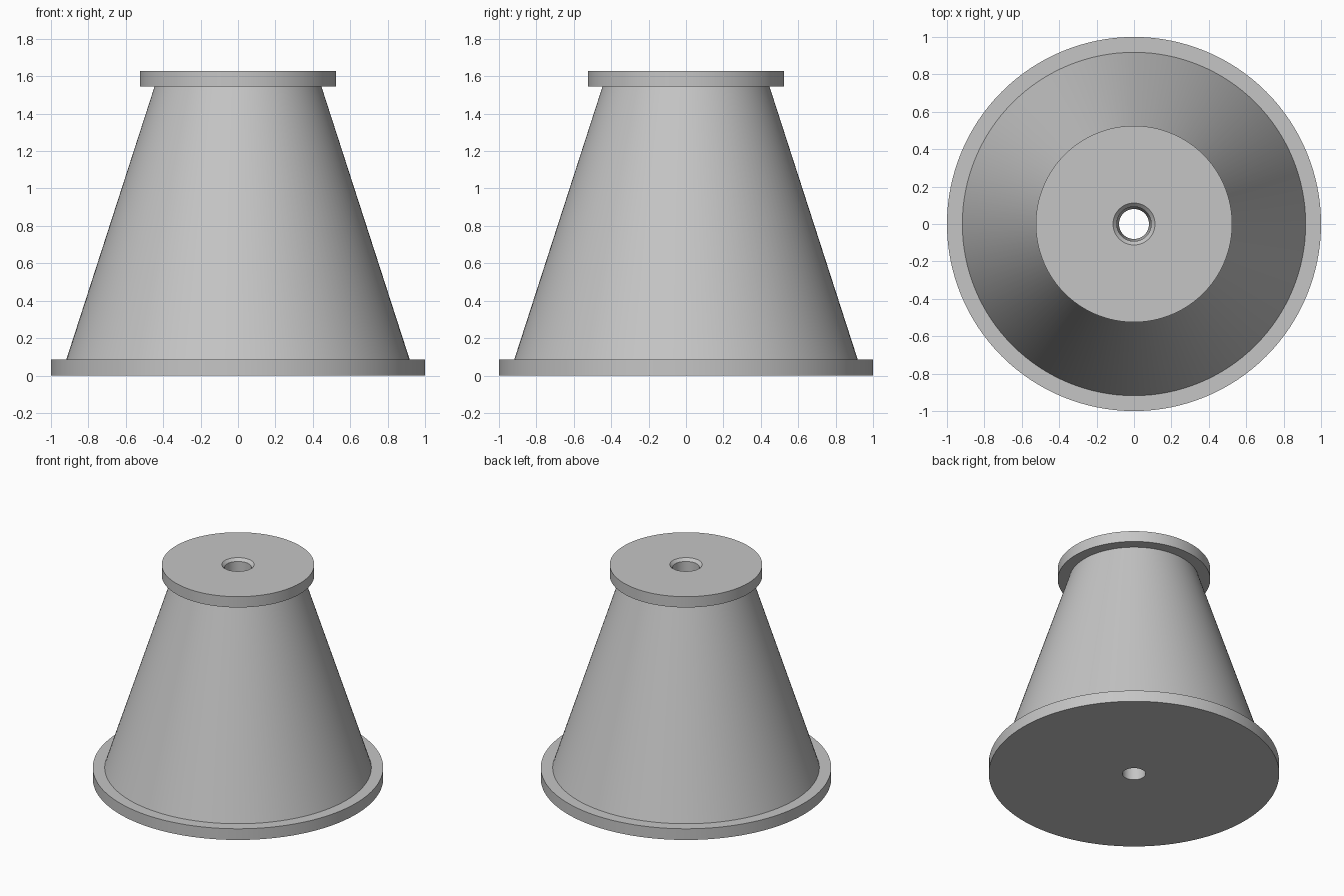
import bpy, bmesh, math

cube = bpy.data.objects.get("Cube")
if cube:
    bpy.data.objects.remove(cube, do_unlink=True)

SEGMENTS = 128

grey = bpy.data.materials.new("plain grey")
grey.use_nodes = True
colour = (0.56, 0.56, 0.56, 1)
grey.diffuse_color = colour
grey.node_tree.nodes["Principled BSDF"].inputs["Base Color"].default_value = colour


def lathe(name, profile):
    """Revolve a closed (radius, height) profile around the z axis."""
    bm = bmesh.new()
    rings = []
    for r, z in profile:
        rings.append([bm.verts.new((r * math.cos(a), r * math.sin(a), z))
                      for a in (math.tau * i / SEGMENTS for i in range(SEGMENTS))])
    for lower, upper in zip(rings, rings[1:] + rings[:1]):
        for i in range(SEGMENTS):
            j = (i + 1) % SEGMENTS
            bm.faces.new((lower[i], lower[j], upper[j], upper[i]))
    bmesh.ops.recalc_face_normals(bm, faces=bm.faces)
    mesh = bpy.data.meshes.new(name)
    bm.to_mesh(mesh)
    bm.free()
    mesh.materials.append(grey)
    obj = bpy.data.objects.new(name, mesh)
    bpy.context.collection.objects.link(obj)
    bpy.ops.object.select_all(action='DESELECT')
    obj.select_set(True)
    bpy.context.view_layer.objects.active = obj
    bpy.ops.object.shade_smooth_by_angle(angle=math.radians(30))
    return obj


# Flanged cone with a tapered, chamfered bore through the middle
base_top, neck, top = 0.085, 1.545, 1.627
lathe("flanged_cone", [
    (0.08, 0), (1, 0), (1, base_top),            # base flange
    (0.918, base_top), (0.446, neck),            # conical wall
    (0.525, neck), (0.525, top),                 # top flange
    (0.112, top), (0.092, top - 0.02),           # bore chamfer
])
